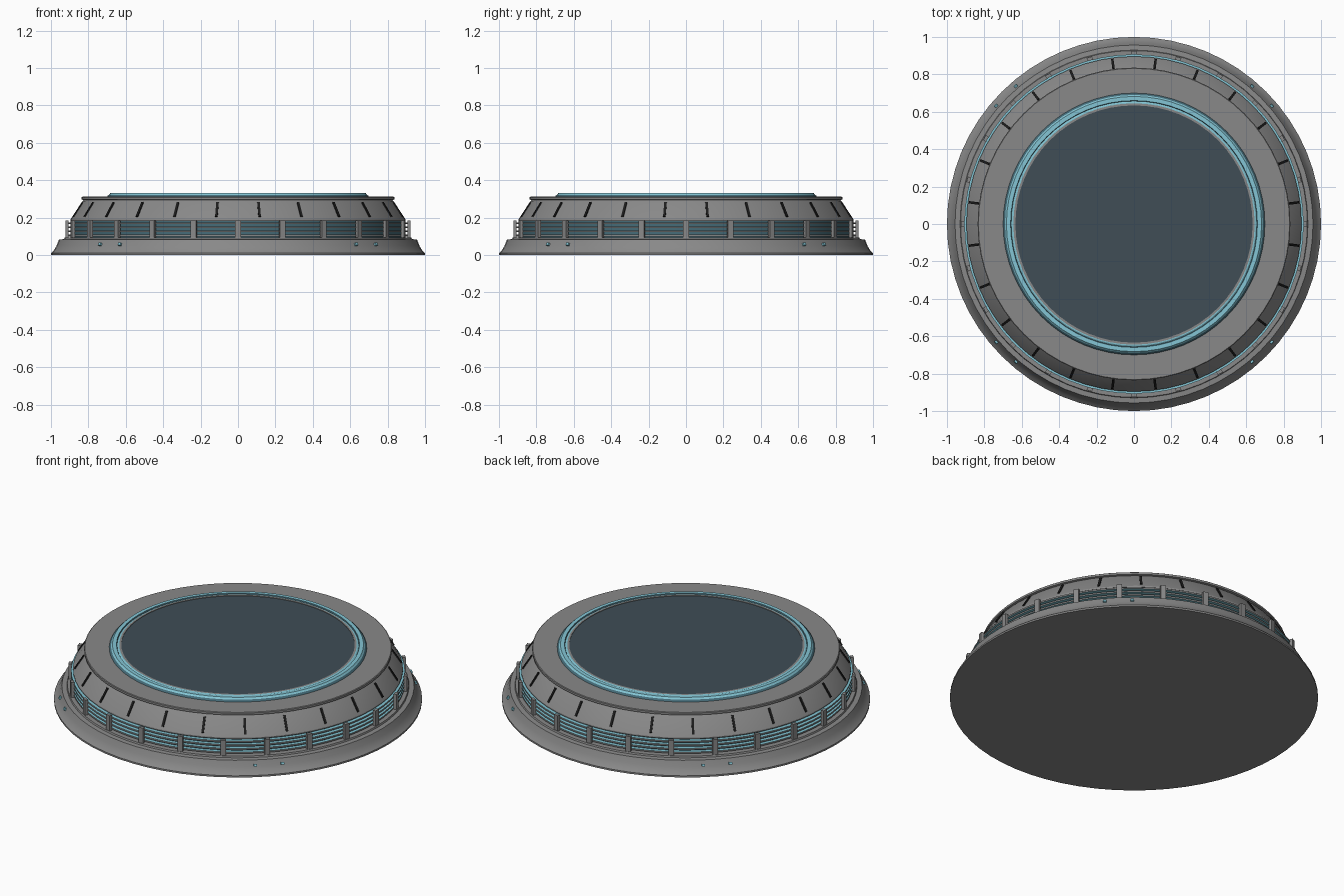
import bpy, bmesh, math
from mathutils import Matrix

cube = bpy.data.objects.get("Cube")
if cube:
    bpy.data.objects.remove(cube, do_unlink=True)


def material(name, rgb):
    m = bpy.data.materials.new(name)
    m.use_nodes = True
    m.diffuse_color = (*rgb, 1)
    m.node_tree.nodes["Principled BSDF"].inputs["Base Color"].default_value = (*rgb, 1)
    return m


GRAY = material("gray metal", (0.25, 0.25, 0.25))
CYAN = material("light cyan", (0.23, 0.56, 0.66))
TEAL = material("dark teal", (0.06, 0.15, 0.19))
SLATE = material("slate floor", (0.05, 0.075, 0.092))
BLACK = material("black slot", (0.012, 0.012, 0.012))
SEGMENTS = 64


def finish(name, bm, mats, smooth=True):
    bmesh.ops.recalc_face_normals(bm, faces=bm.faces)
    mesh = bpy.data.meshes.new(name)
    bm.to_mesh(mesh)
    bm.free()
    for m in mats:
        mesh.materials.append(m)
    ob = bpy.data.objects.new(name, mesh)
    bpy.context.collection.objects.link(ob)
    if smooth:
        bpy.ops.object.select_all(action='DESELECT')
        ob.select_set(True)
        bpy.context.view_layer.objects.active = ob
        bpy.ops.object.shade_smooth_by_angle(angle=math.radians(25))
    return ob


def lathe(name, profile, mats, rule=None):
    """Spin an (r, z) profile; rule(i) gives the material of span i."""
    bm = bmesh.new()
    rings = []
    for r, z in profile:
        n = 1 if r == 0 else SEGMENTS
        rings.append([bm.verts.new((r * math.cos(math.tau * k / SEGMENTS),
                                    r * math.sin(math.tau * k / SEGMENTS), z))
                      for k in range(n)])
    for i, (a, b) in enumerate(zip(rings, rings[1:])):
        for k in range(SEGMENTS):
            j = (k + 1) % SEGMENTS
            corners = [a[k % len(a)], a[j % len(a)], b[j % len(b)], b[k % len(b)]]
            f = bm.faces.new(list(dict.fromkeys(corners)))
            f.material_index = rule(i) if rule else 0
    return finish(name, bm, mats)


def boxes(name, mat, angles, size, r, z, tilt=0):
    """Boxes set around the circle, local x pointing outward."""
    bm = bmesh.new()
    for a in angles:
        bmesh.ops.create_cube(bm, size=1, matrix=(
            Matrix.Rotation(math.radians(a), 4, 'Z') @ Matrix.Translation((r, 0, z))
            @ Matrix.Rotation(tilt, 4, 'Y') @ Matrix.Diagonal((*size, 1))))
    return finish(name, bm, [mat], smooth=False)


# Wide foot with a rounded slope
lathe("base", [(0, 0), (1, 0), (1, 0.01), (0.985, 0.024), (0.97, 0.05), (0.957, 0.083),
               (0.93, 0.085), (0.927, 0.094), (0.87, 0.094)], [GRAY])

# Recessed band with stacked rails: gray fronts, cyan ledges, teal recess
band = [(0.885, 0.085)]
for n in range(4):
    z = 0.1 + n * 0.022
    band += [(0.885, z), (0.907, z), (0.907, z + 0.009), (0.885, z + 0.009)]
band.append((0.885, 0.19))
lathe("rail_band", band, [TEAL, CYAN, GRAY], lambda i: (0, 1, 2, 1)[i % 4])

# Sloped upper wall and its overhanging rim
lathe("upper_wall", [(0.87, 0.182), (0.896, 0.182), (0.896, 0.19), (0.832, 0.288),
                     (0.825, 0.294), (0.836, 0.297), (0.836, 0.309), (0.832, 0.312),
                     (0.6, 0.312)], [GRAY])

# Raised ring around the top, gray foot and lip with cyan between
lathe("top_ring", [(0.7, 0.312), (0.697, 0.317), (0.69, 0.322), (0.682, 0.332), (0.66, 0.332),
                   (0.657, 0.326), (0.65, 0.33), (0.645, 0.33), (0.634, 0.33), (0.634, 0.312)],
      [GRAY, CYAN, TEAL], lambda i: (2, 2, 1, 1, 2, 1, 1, 0, 0)[i])

# Flat floor of the top
lathe("top_floor", [(0.636, 0.312), (0.636, 0.327), (0, 0.327)], [SLATE])

# Posts, wall slots and corner lamps
boxes("posts", GRAY, range(0, 360, 15), (0.018, 0.03, 0.096), 0.914, 0.137)
boxes("wall_slots", BLACK, [7.5 + 15 * n for n in range(24)], (0.012, 0.013, 0.09),
      0.861, 0.242, -math.atan2(0.064, 0.098))
boxes("corner_lamps", CYAN, [45 + 90 * n + s for n in range(4) for s in (-4.4, 4.4)],
      (0.018, 0.018, 0.014), 0.968, 0.056, -0.4)
